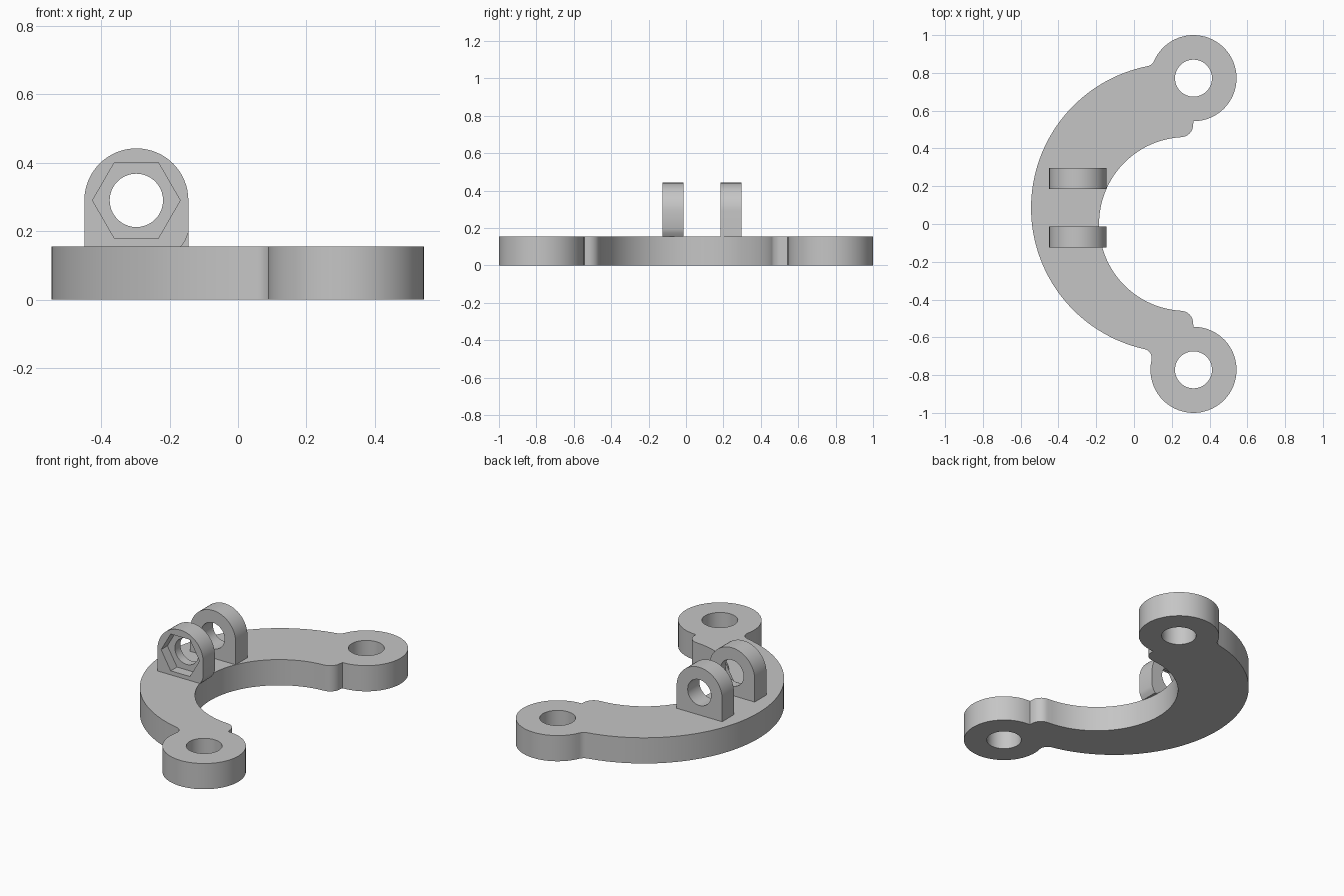
import bpy
import bmesh
from math import radians, degrees, cos, sin, atan2, sqrt
from mathutils import Vector

cube = bpy.data.objects.get("Cube")
if cube:
    bpy.data.objects.remove(cube, do_unlink=True)

grey = bpy.data.materials.new("plain grey")
grey.use_nodes = True
colour = (0.56, 0.56, 0.56, 1)
grey.diffuse_color = colour
grey.node_tree.nodes["Principled BSDF"].inputs["Base Color"].default_value = colour


def arc(c, r, a0, a1, n):
    """Points along an arc, angles in degrees."""
    angles = [radians(a0 + (a1 - a0) * i / n) for i in range(n + 1)]
    return [Vector((c[0] + r * cos(a), c[1] + r * sin(a))) for a in angles]


def ring(c, r, n):
    return arc(c, r, 0, 360, n)[:-1]


def bearing(a, b):
    return degrees(atan2(b[1] - a[1], b[0] - a[0]))


def prism(name, points, lo, hi, upright=False):
    """Extrude a profile along z, or along y when upright."""
    bm = bmesh.new()
    place = (lambda p, h: (p.x, h, p.y)) if upright else (lambda p, h: (p.x, p.y, h))
    low = [bm.verts.new(place(p, lo)) for p in points]
    high = [bm.verts.new(place(p, hi)) for p in points]
    bm.faces.new(low)
    bm.faces.new(high)
    for i in range(len(points)):
        j = (i + 1) % len(points)
        bm.faces.new((low[i], low[j], high[j], high[i]))
    bmesh.ops.recalc_face_normals(bm, faces=bm.faces)
    mesh = bpy.data.meshes.new(name)
    bm.to_mesh(mesh)
    bm.free()
    mesh.materials.append(grey)
    obj = bpy.data.objects.new(name, mesh)
    bpy.context.collection.objects.link(obj)
    return obj


def activate(obj):
    bpy.ops.object.select_all(action='DESELECT')
    obj.select_set(True)
    bpy.context.view_layer.objects.active = obj


def cut(obj, cutter):
    activate(obj)
    mod = obj.modifiers.new("cut", 'BOOLEAN')
    mod.operation = 'DIFFERENCE'
    mod.solver = 'EXACT'
    mod.object = cutter
    bpy.ops.object.modifier_apply(modifier=mod.name)
    bpy.data.objects.remove(cutter, do_unlink=True)


def fillet_centre(c1, r1, c2, r2, r, side):
    """Centre of a circle touching two circles from outside."""
    d = c2 - c1
    u = d.normalized()
    a = ((r1 + r) ** 2 - (r2 + r) ** 2 + d.length_squared) / (2 * d.length)
    h = sqrt((r1 + r) ** 2 - a * a)
    return c1 + u * a + Vector((-u.y, u.x)) * h * side


# Curved plate with an ear at each end
thick = 0.155
outer, outer_r = Vector((0.22, 0.085)), 0.765
back_ear, front_ear, ear_r = Vector((0.315, 0.772)), Vector((0.315, -0.772)), 0.228
inner, inner_r = Vector((0.275, 0)), 0.46
corner_r, fillet_r = 0.065, 0.05
fb = fillet_centre(outer, outer_r, back_ear, ear_r, fillet_r, 1)
ff = fillet_centre(outer, outer_r, front_ear, ear_r, fillet_r, -1)

outline = arc(outer, outer_r, bearing(outer, fb), bearing(outer, ff) + 360, 64)
outline += arc(ff, fillet_r, bearing(ff, outer), bearing(ff, front_ear), 10)[1:]
outline += arc(front_ear, ear_r, bearing(front_ear, ff), 450, 48)[1:]
outline += arc((0.248, -0.525), corner_r, 0, 88, 10)
outline += arc(inner, inner_r, 266, 94, 64)
outline += arc((0.248, 0.525), corner_r, -88, 0, 10)
outline += arc(back_ear, ear_r, 270, bearing(back_ear, fb) + 360, 48)
outline += arc(fb, fillet_r, bearing(fb, back_ear), bearing(fb, outer), 10)[1:-1]
plate = prism("curved_plate", outline, 0, thick)
for ear in (back_ear, front_ear):
    cut(plate, prism("hole_cutter", ring(ear, 0.098, 48), -0.1, 0.3))

# Upright lugs with a cross hole
pivot, lug_r, base = Vector((-0.297, 0.29)), 0.152, thick - 0.002
left, right = pivot.x - lug_r, pivot.x + lug_r
dome = arc(pivot, lug_r, 0, 180, 32)
undercut = [(left, base), (-0.168, base), (-0.154, 0.173), (right, 0.195)]
square = [(left, base), (right, base)]
lugs = []
for name, foot, lo, hi in (("front_lug", undercut, -0.125, -0.013),
                           ("back_lug", square, 0.185, 0.297)):
    lug = prism(name, dome + [Vector(p) for p in foot], lo, hi, True)
    cut(lug, prism("hole_cutter", ring(pivot, 0.078, 40), lo - 0.1, hi + 0.1, True))
    lugs.append(lug)

# Six-sided nut pocket in the front lug
cut(lugs[0], prism("pocket_cutter", ring(pivot, 0.128, 6), -0.2, -0.065, True))

for obj in [plate] + lugs:
    activate(obj)
    bpy.ops.object.shade_smooth_by_angle(angle=radians(25))
